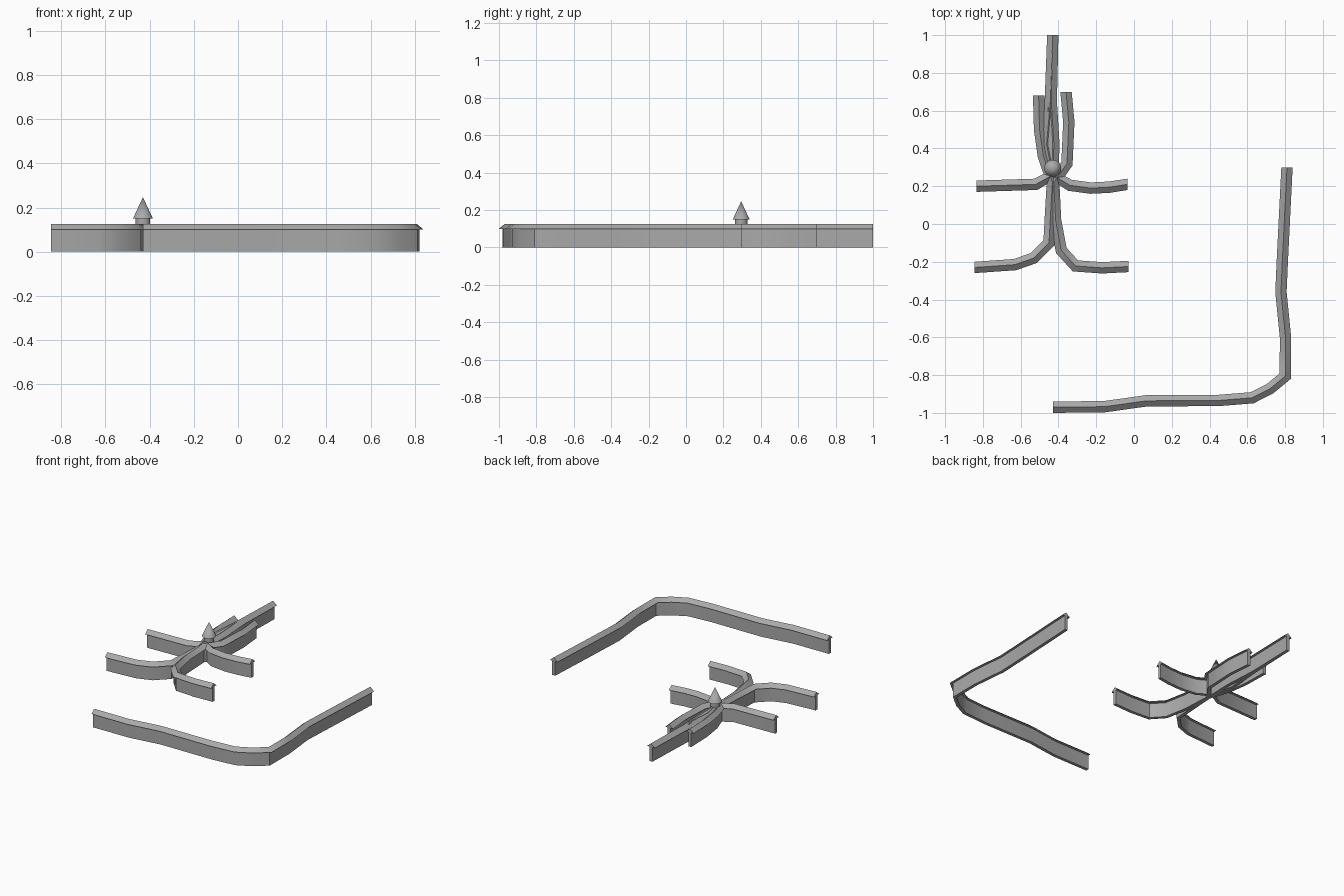
import bpy, bmesh, math
from mathutils import Vector

if "Cube" in bpy.data.objects:
    bpy.data.objects.remove(bpy.data.objects["Cube"])

stone = bpy.data.materials.new("stone_grey")
stone.use_nodes = True
GREY = (0.4, 0.4, 0.4, 1)
stone.diffuse_color = GREY
stone.node_tree.nodes["Principled BSDF"].inputs["Base Color"].default_value = GREY


def snap(v):
    # Square wall ends to the nearest axis
    if abs(v.x) > abs(v.y):
        return Vector((math.copysign(1, v.x), 0))
    return Vector((0, math.copysign(1, v.y)))


def sweep(name, path, section):
    # Mitred sweep of a closed (offset, height) section along a plan path
    pts = [Vector(p) for p in path]
    dirs = [(b - a).normalized() for a, b in zip(pts, pts[1:])]
    bm = bmesh.new()
    rings = []
    for i, p in enumerate(pts):
        if i == 0:
            t, k = snap(dirs[0]), 1
        elif i == len(pts) - 1:
            t, k = snap(dirs[-1]), 1
        else:
            t = (dirs[i - 1] + dirs[i]).normalized()
            k = 1 / t.dot(dirs[i])
        n = Vector((-t.y, t.x)) * k
        rings.append([bm.verts.new((*(p + n * o), z)) for o, z in section])
    m = len(section)
    for r, s in zip(rings, rings[1:]):
        for j in range(m):
            bm.faces.new((r[j], r[(j + 1) % m], s[(j + 1) % m], s[j]))
    bm.faces.new(rings[0])
    bm.faces.new(rings[-1])
    finish(name, bm)


def finish(name, bm):
    bmesh.ops.recalc_face_normals(bm, faces=bm.faces)
    me = bpy.data.meshes.new(name)
    bm.to_mesh(me)
    bm.free()
    me.materials.append(stone)
    ob = bpy.data.objects.new(name, me)
    bpy.context.collection.objects.link(ob)
    bpy.ops.object.select_all(action='DESELECT')
    bpy.context.view_layer.objects.active = ob
    ob.select_set(True)
    bpy.ops.object.shade_smooth_by_angle(angle=math.radians(35))


WALL = [(-0.011, 0), (0.011, 0), (0.011, 0.105), (-0.011, 0.105)]
ROOF = [(-0.03, 0.1), (0.03, 0.1), (0, 0.125)]
STRIP = [(-0.012, 0.106), (0.012, 0.106), (0.012, 0.12), (-0.012, 0.12)]

HUB = (-0.43, 0.26)
paths = {
    "outer_wall": [(-0.43, -0.97), (-0.155, -0.967), (0.066, -0.936), (0.45, -0.934),
                   (0.625, -0.92), (0.72, -0.872), (0.801, -0.805), (0.802, -0.6),
                   (0.778, -0.36), (0.785, -0.2), (0.81, 0.3)],
    "front_right_wall": [(-0.845, -0.23), (-0.63, -0.215), (-0.53, -0.18), (-0.45, -0.1),
                         (-0.442, 0.05), (-0.432, 0.22), (-0.48, 0.36), (-0.5, 0.5),
                         (-0.505, 0.68)],
    "front_left_wall": [(-0.03, -0.225), (-0.17, -0.232), (-0.31, -0.222), (-0.385, -0.14),
                        (-0.415, 0.02), (-0.425, 0.22), (-0.355, 0.32), (-0.345, 0.54),
                        (-0.36, 0.7)],
    "right_wall": [(-0.835, 0.2), (-0.52, 0.21), HUB],
    "left_wall": [(-0.035, 0.21), (-0.13, 0.195), (-0.23, 0.19), (-0.34, 0.205), HUB],
    "back_wall": [(-0.43, 1), (-0.443, 0.65), (-0.463, 0.42), HUB],
    "back_branch_wall": [(-0.43, 1), (-0.438, 0.65), (-0.424, 0.42), HUB],
}
for name, path in paths.items():
    sweep(name, path, WALL)
    sweep(name + "_roof", path, ROOF)
sweep("ridge_strip", [(-0.443, 0.62), (-0.443, 0.42), HUB], STRIP)


def turned(name, r1, r2, z1, z2):
    # Round tower part between two heights
    bm = bmesh.new()
    bmesh.ops.create_cone(bm, cap_ends=True, segments=32, radius1=r1, radius2=r2, depth=z2 - z1)
    bmesh.ops.translate(bm, verts=bm.verts, vec=(-0.43, 0.295, (z1 + z2) / 2))
    finish(name, bm)


turned("tower_drum", 0.033, 0.033, 0.1, 0.151)
turned("tower_spire", 0.045, 0, 0.15, 0.247)
